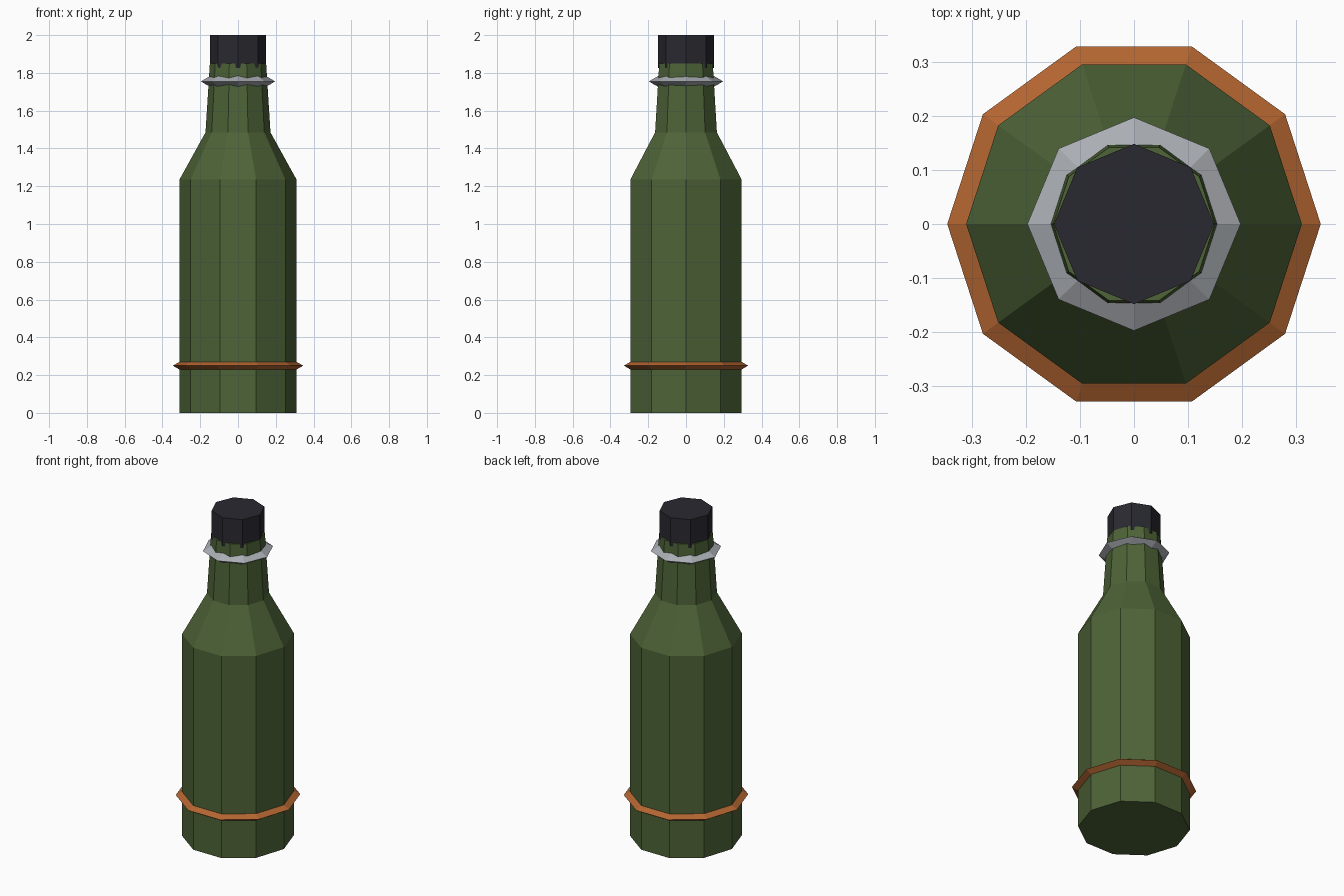
import bpy, bmesh
from math import cos, sin, tau

if "Cube" in bpy.data.objects:
    bpy.data.objects.remove(bpy.data.objects["Cube"])


def material(name, rgb):
    m = bpy.data.materials.new(name)
    m.diffuse_color = (*rgb, 1)
    m.use_nodes = True
    m.node_tree.nodes["Principled BSDF"].inputs["Base Color"].default_value = m.diffuse_color
    return m


def lathe(name, profile, sides, mat, ring=False):
    """Revolve (radius, z) points; a ring joins its ends, otherwise they are capped."""
    bm = bmesh.new()
    loops = [[bm.verts.new((r * cos(tau * i / sides), r * sin(tau * i / sides), z))
              for i in range(sides)] for r, z in profile]
    pairs = list(zip(loops, loops[1:]))
    if ring:
        pairs.append((loops[-1], loops[0]))
    else:
        bm.faces.new(loops[0])
        bm.faces.new(loops[-1])
    for a, b in pairs:
        for i in range(sides):
            j = (i + 1) % sides
            bm.faces.new((a[i], a[j], b[j], b[i]))
    bmesh.ops.recalc_face_normals(bm, faces=bm.faces)
    mesh = bpy.data.meshes.new(name)
    bm.to_mesh(mesh)
    bm.free()
    mesh.materials.append(mat)
    ob = bpy.data.objects.new(name, mesh)
    bpy.context.collection.objects.link(ob)
    return ob


def band(name, outer, r, z, sides, mat):
    """Ring with a triangular section pointing outwards."""
    inner, h = outer - 1.5 * r, 0.866 * r
    return lathe(name, [(outer, z), (inner, z + h), (inner, z - h)], sides, mat, True)


green = material("green_glass", (0.075, 0.125, 0.038))
black = material("dark_cap", (0.022, 0.022, 0.03))
copper = material("copper", (0.45, 0.13, 0.03))
silver = material("silver", (0.40, 0.42, 0.45))

# Bottle: straight body, sloping shoulder, tapered neck
lathe("bottle", [(0.31, 0), (0.31, 1.235), (0.172, 1.485), (0.149, 1.85)], 10, green)
# Cap
lathe("cap", [(0.148, 1.825), (0.148, 2.0)], 8, black)
# Bands round the neck and the base
band("neck_ring", 0.197, 0.04, 1.755, 8, silver)
band("base_band", 0.345, 0.03, 0.25, 10, copper)
